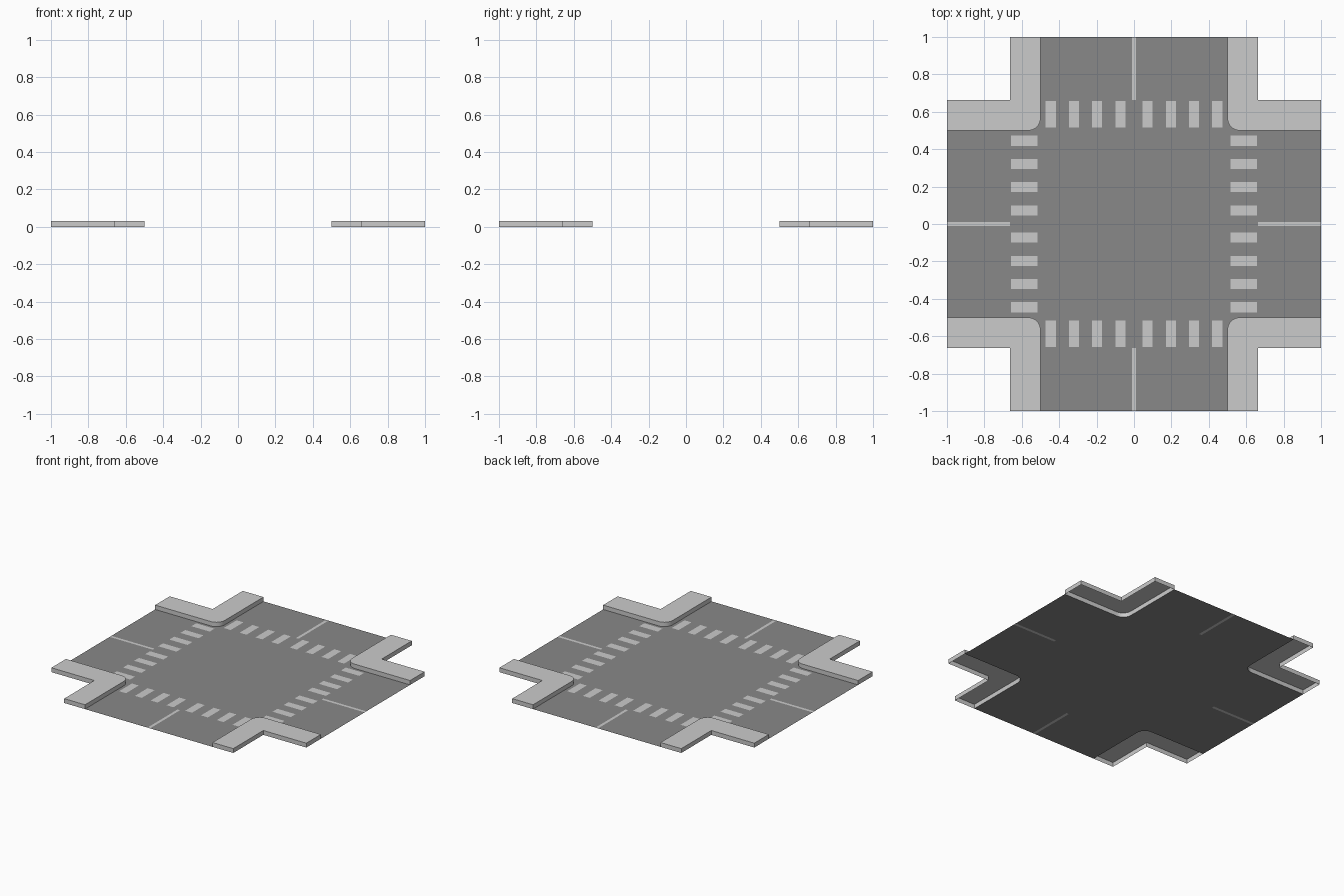
import bpy, bmesh
from math import sin, cos, radians

if "Cube" in bpy.data.objects:
    bpy.data.objects.remove(bpy.data.objects["Cube"])

IN, OUT, RAD, KERB = 0.5, 0.663, 0.065, 0.031   # road edge, pavement edge, corner radius, height
LINE = 0.01                                     # half width of lane line

asphalt = bpy.data.materials.new("asphalt")
asphalt.diffuse_color = (0.25, 0.25, 0.25, 1)
asphalt.use_nodes = True
asphalt.node_tree.nodes["Principled BSDF"].inputs["Base Color"].default_value = asphalt.diffuse_color


def build(name, outlines, z, skirt=False, mat=None):
    """Flat outlines (counter-clockwise) in one quadrant, mirrored to all four."""
    bm = bmesh.new()
    for pts in outlines:
        top = [bm.verts.new((x, y, z)) for x, y in pts]
        bm.faces.new(top)
        if skirt:
            low = [bm.verts.new((x, y, 0)) for x, y in pts]
            for i in range(len(pts)):
                j = (i + 1) % len(pts)
                bm.faces.new((low[i], low[j], top[j], top[i]))
    me = bpy.data.meshes.new(name)
    bm.to_mesh(me)
    bm.free()
    ob = bpy.data.objects.new(name, me)
    bpy.context.collection.objects.link(ob)
    if mat:
        me.materials.append(mat)
    m = ob.modifiers.new("mirror", 'MIRROR')
    m.use_axis = (True, True, False)
    m.merge_threshold = 0.0005
    return ob


def rect(x0, x1, y0, y1):
    return [(x0, y0), (x1, y0), (x1, y1), (x0, y1)]


# rounded street corner, running from the y arm to the x arm
c = IN + RAD
arc = [(c + RAD * cos(radians(a)), c + RAD * sin(radians(a)))
       for a in (180 + 90 * i / 8 for i in range(9))]

# road surface with slots left for the lane lines
road = [(0, 0), (OUT, 0), (OUT, LINE), (1, LINE), (1, IN)] + arc[::-1] + \
       [(IN, 1), (LINE, 1), (LINE, OUT), (0, OUT)]
build("road", [road], 0, mat=asphalt)

# lane lines flush with the road
build("lane_lines", [rect(OUT, 1, 0, LINE), rect(0, LINE, OUT, 1)], 0)

# crosswalk stripes just above the road
stripes = []
for i in range(4):
    a = 0.046 + 0.124 * i
    b = a + 0.054
    stripes += [rect(a, b, 0.515, 0.658), rect(0.515, 0.658, a, b)]
build("crosswalk_stripes", stripes, 0.004)

# raised corner pavements, open underneath
pavement = build("corner_pavements",
                 [[(1, IN), (1, OUT), (OUT, OUT), (OUT, 1), (IN, 1)] + arc],
                 KERB, skirt=True)
bpy.context.view_layer.objects.active = pavement
pavement.select_set(True)
bpy.ops.object.shade_smooth_by_angle(angle=radians(35))
